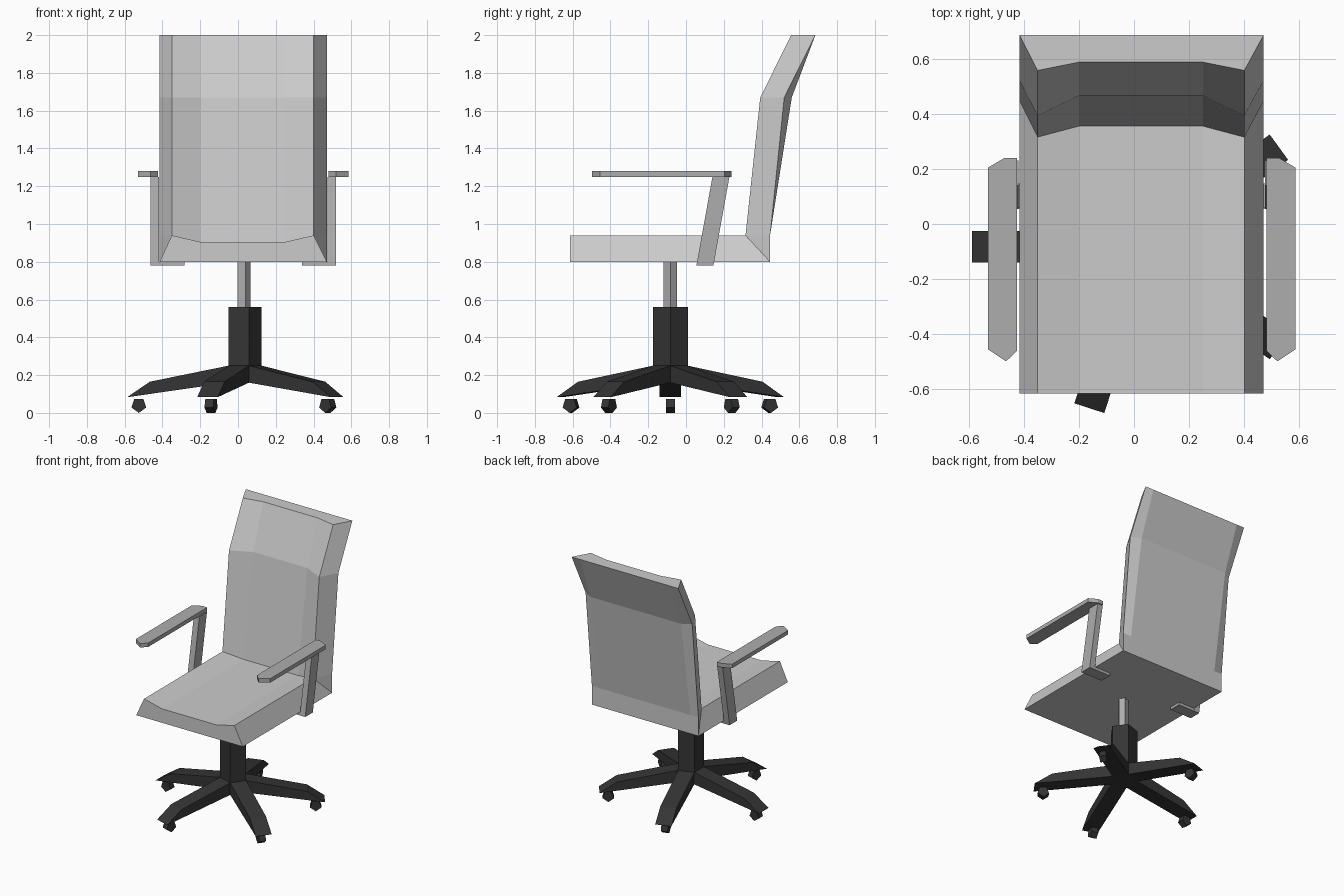
import bpy, bmesh, math
from mathutils import Matrix, Vector

if "Cube" in bpy.data.objects:
    bpy.data.objects.remove(bpy.data.objects["Cube"])

CX, CY = 0.028, -0.083   # centre of the swivel axis


def material(name, v):
    m = bpy.data.materials.new(name)
    m.diffuse_color = (v, v, v, 1)
    m.use_nodes = True
    m.node_tree.nodes["Principled BSDF"].inputs["Base Color"].default_value = m.diffuse_color
    return m


DARK = material("dark_plastic", 0.035)
MID = material("mid_grey", 0.42)


def finish(name, bm, mat=None):
    bmesh.ops.remove_doubles(bm, verts=bm.verts[:], dist=1e-4)
    bmesh.ops.recalc_face_normals(bm, faces=bm.faces[:])
    me = bpy.data.meshes.new(name)
    bm.to_mesh(me)
    bm.free()
    ob = bpy.data.objects.new(name, me)
    bpy.context.collection.objects.link(ob)
    if mat:
        me.materials.append(mat)
    return ob


def loft(name, sections, mat=None, matrix=Matrix()):
    """Skin closed sections of equal point count and cap both ends."""
    bm = bmesh.new()
    rings = [[bm.verts.new(matrix @ Vector(p)) for p in s] for s in sections]
    n = len(rings[0])
    for a, b in zip(rings, rings[1:]):
        for i in range(n):
            j = (i + 1) % n
            bm.faces.new((a[i], a[j], b[j], b[i]))
    bm.faces.new(rings[0][::-1])
    bm.faces.new(rings[-1])
    bmesh.ops.dissolve_degenerate(bm, dist=1e-4, edges=bm.edges[:])
    return finish(name, bm, mat)


def pentagon(r, z, start=0):
    return [(CX + r * math.cos(start + k * math.tau / 5),
             CY + r * math.sin(start + k * math.tau / 5), z) for k in range(5)]


# Seat and backrest: one dished section swept along an L-shaped path
def shell_section(outer, rim, dish, back):
    cols = [(-0.415, outer), (-0.35, rim), (-0.20, dish), (0.25, dish),
            (0.40, rim), (0.47, outer), (0.40, back), (-0.35, back)]
    return [(x, y, z) for x, (y, z) in cols]


loft("seat_and_back", [
    shell_section((-0.615, 0.80), (-0.615, 0.94), (-0.615, 0.905), (-0.615, 0.80)),
    shell_section((0.445, 0.80), (0.315, 0.94), (0.355, 0.905), (0.445, 0.80)),
    shell_section((0.445, 0.94), (0.315, 0.94), (0.355, 0.905), (0.445, 0.94)),
    shell_section((0.52, 1.67), (0.393, 1.67), (0.465, 1.67), (0.56, 1.67)),
    shell_section((0.685, 2.0), (0.557, 2.0), (0.587, 2.0), (0.685, 2.0)),
])

# Armrests, mirrored about the swivel axis
PAD = [(0.48, 0.24), (0.525, 0.24), (0.585, 0.205),
       (0.585, -0.455), (0.52, -0.498), (0.48, -0.46)]
for side, s in (("right", 1), ("left", -1)):
    flip = Matrix.Translation((CX, 0, 0)) @ Matrix.Diagonal((s, 1, 1, 1)) @ Matrix.Translation((-CX, 0, 0))
    loft(side + "_arm_pad", [[(x, y, z) for x, y in PAD] for z in (1.25, 1.28)], MID, flip)
    # post leans back as it rises
    loft(side + "_arm_post", [
        [(0.475, y, z), (0.52, y, z), (0.52, y + 0.09, z), (0.475, y + 0.09, z)]
        for y, z in ((0.055, 0.78), (0.14, 1.25))], MID, flip)
    # bracket under the seat
    loft(side + "_arm_bracket", [
        [(x, 0.056, 0.78), (x, 0.145, 0.78), (x, 0.147, 0.80), (x, 0.058, 0.80)]
        for x in (0.338, 0.476)], MID, flip)

# Gas lift and column
loft("lift_stem", [pentagon(0.037, z) for z in (0.55, 0.81)], MID)
loft("column", [pentagon(0.0975, z) for z in (0.16, 0.56)], DARK)

# Five star legs with casters
LEG = [(0.078, 0.25), (0.495, 0.165), (0.615, 0.083), (0.078, 0.16)]
for k in range(5):
    spin = Matrix.Translation((CX, CY, 0)) @ Matrix.Rotation(math.pi + k * math.tau / 5, 4, 'Z')
    loft(f"leg_{k + 1}", [[(x, y, z) for x, z in LEG] for y in (-0.057, 0.057)], DARK, spin)
    wheel = [(0.553 + 0.041 * math.cos(a), 0.041 + 0.041 * math.sin(a))
             for a in (-math.pi / 2 + i * math.tau / 5 for i in range(5))]
    loft(f"caster_{k + 1}", [[(x, y, z) for x, z in wheel] for y in (-0.024, 0.024)], DARK, spin)
